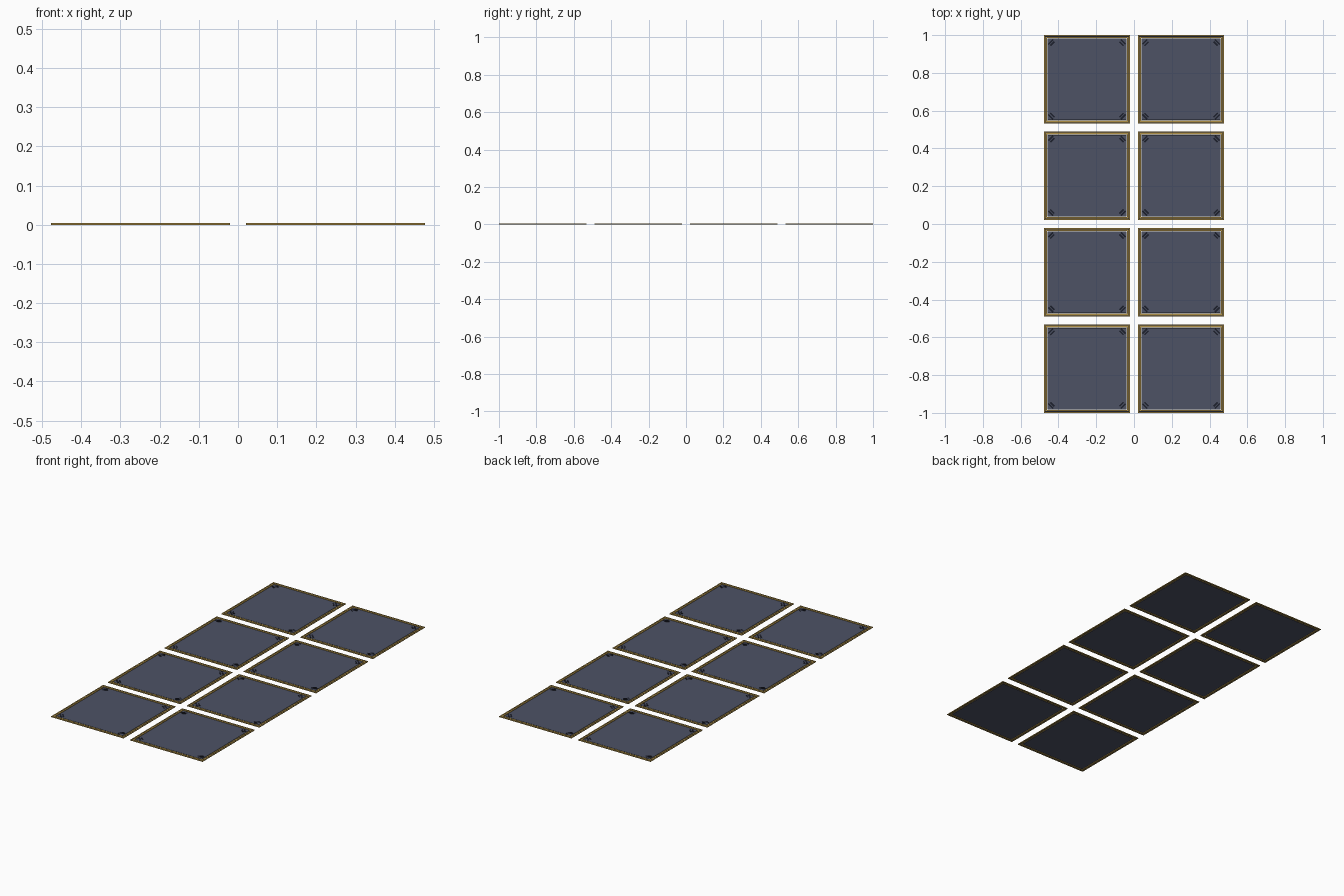
import bpy, bmesh, math
from mathutils import Matrix, Vector

if "Cube" in bpy.data.objects:
    bpy.data.objects.remove(bpy.data.objects["Cube"])


def material(name, color):
    m = bpy.data.materials.new(name)
    m.diffuse_color = (*color, 1)
    m.use_nodes = True
    m.node_tree.nodes["Principled BSDF"].inputs["Base Color"].default_value = m.diffuse_color
    return m


SLATE = material("slate", (0.075, 0.085, 0.13))
GOLD = material("gold", (0.45, 0.29, 0.06))
DARK = material("dark", (0.012, 0.014, 0.025))

W, D, GAP = 0.456, 0.4685, 0.042


def finish(name, bm, mat, loc):
    bmesh.ops.recalc_face_normals(bm, faces=bm.faces)
    me = bpy.data.meshes.new(name)
    bm.to_mesh(me)
    bm.free()
    me.materials.append(mat)
    ob = bpy.data.objects.new(name, me)
    ob.location = loc
    bpy.context.collection.objects.link(ob)
    return ob


def add_box(bm, center, size, angle=0):
    mat = (Matrix.Translation(center) @ Matrix.Rotation(angle, 4, 'Z')
           @ Matrix.Diagonal((*size, 1)))
    bmesh.ops.create_cube(bm, size=1, matrix=mat)


def slab(name, inset, z0, z1, mat, loc):
    bm = bmesh.new()
    add_box(bm, Vector((0, 0, (z0 + z1) / 2)),
            (W - 2 * inset, D - 2 * inset, z1 - z0))
    return finish(name, bm, mat, loc)


def ring(name, outer, inner, z0, z1, mat, loc):
    # Mitred rectangular frame between two insets
    bm = bmesh.new()
    corners = [(-1, -1), (1, -1), (1, 1), (-1, 1)]
    loops = [[bm.verts.new((sx * (W / 2 - i), sy * (D / 2 - i), z)) for sx, sy in corners]
             for i, z in ((outer, z0), (outer, z1), (inner, z1), (inner, z0))]
    for a in range(4):
        p, q = loops[a], loops[(a + 1) % 4]
        for k in range(4):
            n = (k + 1) % 4
            bm.faces.new((p[k], p[n], q[n], q[k]))
    return finish(name, bm, mat, loc)


def corner_marks(name, mat, loc):
    # Two short diagonal bars across each corner
    bm = bmesh.new()
    for sx in (-1, 1):
        for sy in (-1, 1):
            for inset, length in ((0.036, 0.036), (0.045, 0.030)):
                add_box(bm, Vector((sx * (W / 2 - inset), sy * (D / 2 - inset), 0.0042)),
                        (length, 0.008, 0.0016), -sx * sy * math.pi / 4)
    return finish(name, bm, mat, loc)


# Grid of two by four framed tiles
for col in range(2):
    for row in range(4):
        loc = ((col - 0.5) * (W + GAP), (row - 1.5) * (D + GAP), 0)
        tag = f"_{col}_{row}"
        slab("panel" + tag, 0.019, 0.0005, 0.0035, SLATE, loc)
        ring("outer_trim" + tag, 0, 0.006, 0, 0.004, GOLD, loc)
        ring("trim_groove" + tag, 0.006, 0.009, 0.0005, 0.003, DARK, loc)
        ring("inner_trim" + tag, 0.009, 0.016, 0, 0.004, GOLD, loc)
        corner_marks("corner_marks" + tag, DARK, loc)
